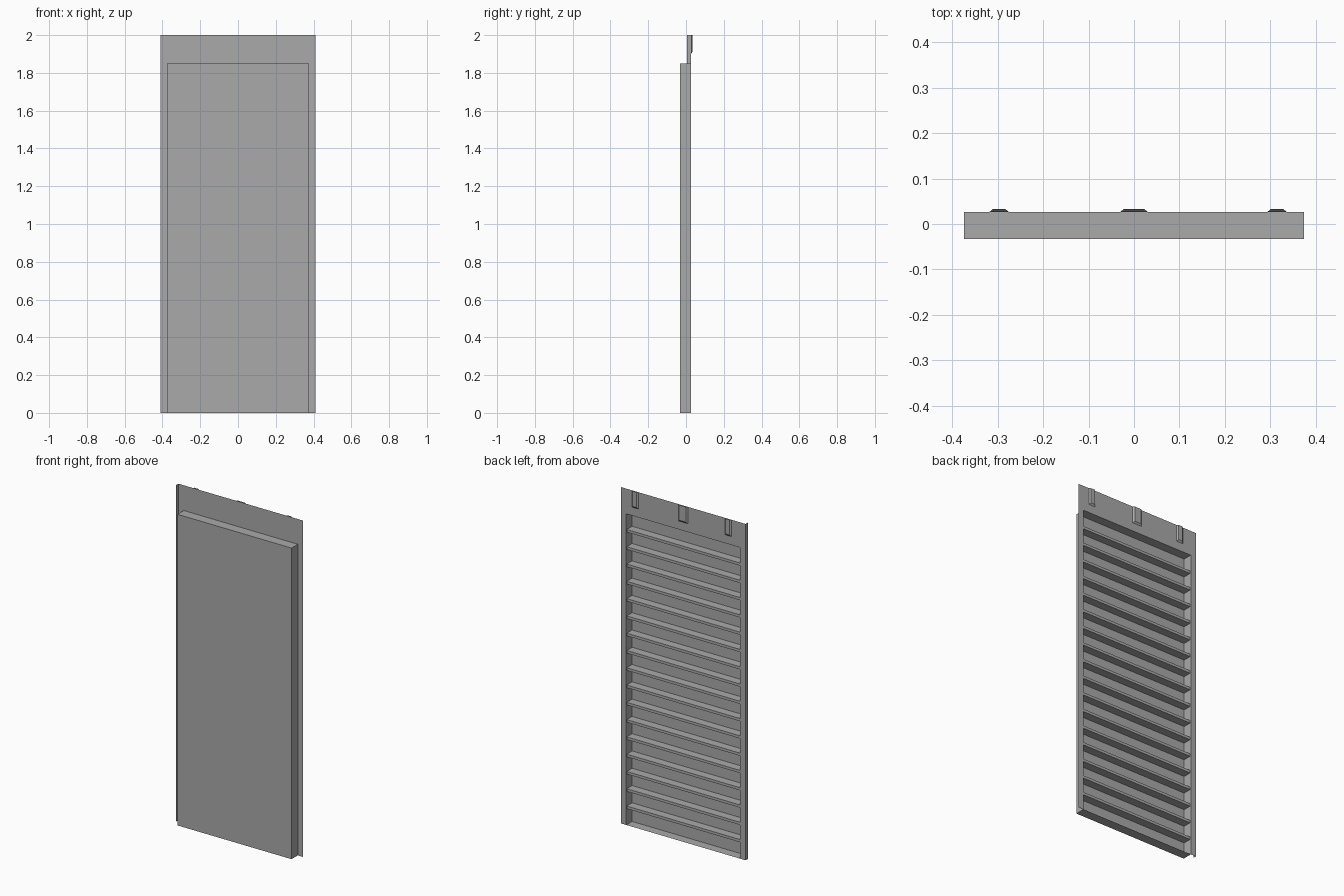
import bpy

cube = bpy.data.objects.get("Cube")
if cube:
    bpy.data.objects.remove(cube, do_unlink=True)

HALF_W, HEIGHT = 0.41, 2.0        # flange sheet
TRAY_W, TRAY_H = 0.375, 1.85      # raised tray
FRONT, SKIN, BACK, LUG = -0.033, -0.029, 0.026, 0.0335
RIBS = 17

grey = bpy.data.materials.new("mid_grey_metal")
grey.use_nodes = True
colour = (0.4, 0.4, 0.4, 1)
grey.diffuse_color = colour
grey.node_tree.nodes["Principled BSDF"].inputs["Base Color"].default_value = colour


def make(name, verts, faces):
    mesh = bpy.data.meshes.new(name)
    mesh.from_pydata(verts, [], faces)
    mesh.materials.append(grey)
    obj = bpy.data.objects.new(name, mesh)
    bpy.context.collection.objects.link(obj)
    return obj


def box(name, x0, x1, y0, y1, z0, z1):
    verts = [(x, y, z) for z in (z0, z1) for y in (y0, y1) for x in (x0, x1)]
    return make(name, verts, [(0, 2, 3, 1), (4, 5, 7, 6), (0, 1, 5, 4),
                              (1, 3, 7, 5), (3, 2, 6, 7), (2, 0, 4, 6)])


def rect(half, y, top):
    return [(-half, y, 0), (half, y, 0), (half, y, top), (-half, y, top)]


# Flat flange around the tray: two side strips and the top band
w, t = HALF_W, TRAY_W
xs = (-w, -t, t, w)
grid = [(x, BACK, z) for z in (0, TRAY_H, HEIGHT) for x in xs]
make("flange", grid, [(1, 0, 4, 5), (3, 2, 6, 7),
                      (5, 4, 8, 9), (6, 5, 9, 10), (7, 6, 10, 11)])

# Folded lip along one side edge
make("side_lip", [(-w, BACK, 0), (-w, 0.005, 0), (-w, 0.005, HEIGHT), (-w, BACK, HEIGHT)],
     [(0, 3, 2, 1)])

# Tray: thin front skin and four sheet walls, open at the back
box("front_skin", -t, t, FRONT, SKIN, 0, TRAY_H)
make("tray_walls", rect(t, SKIN, TRAY_H) + rect(t, BACK, TRAY_H),
     [(i, i + 4, (i + 1) % 4 + 4, (i + 1) % 4) for i in range(4)])

# Horizontal stiffening ribs inside the tray
for i in range(1, RIBS + 1):
    z = TRAY_H * i / (RIBS + 1)
    box(f"rib_{i}", -t, t, SKIN, BACK - 0.005, z - 0.008, z + 0.008)

# Embossed hanging lugs on the back, open at the top
for name, x, half in (("right_lug", -0.297, 0.022), ("middle_lug", 0, 0.031),
                      ("left_lug", 0.315, 0.022)):
    inner = half - 0.009
    verts = [(x - half, BACK, HEIGHT), (x - half, BACK, 1.9),
             (x + half, BACK, 1.9), (x + half, BACK, HEIGHT),
             (x - inner, LUG, HEIGHT), (x - inner, LUG, 1.91),
             (x + inner, LUG, 1.91), (x + inner, LUG, HEIGHT)]
    make(name, verts, [(0, 1, 5, 4), (1, 2, 6, 5), (2, 3, 7, 6), (4, 5, 6, 7)])
